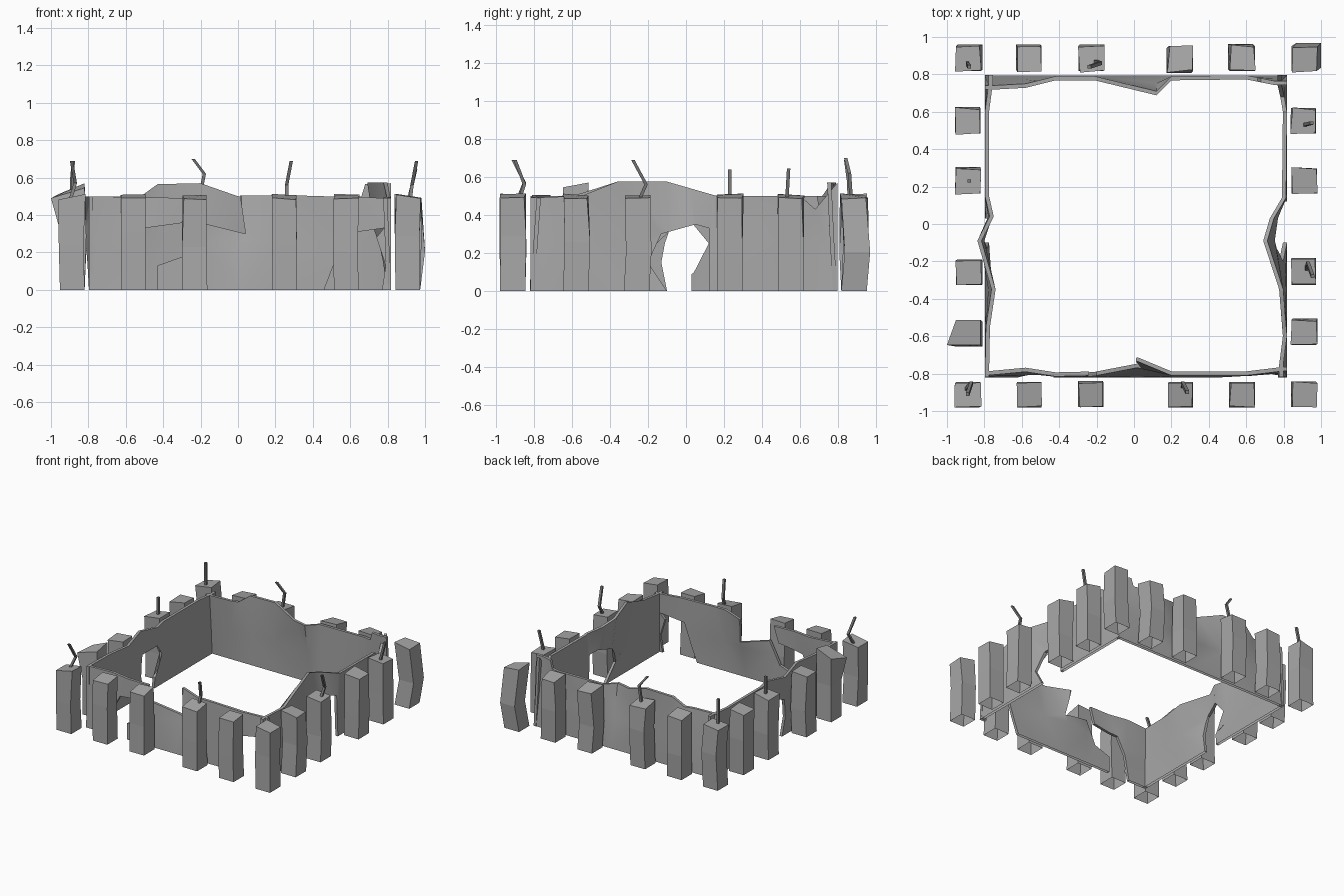
import bpy, bmesh, random, math
from mathutils import Vector

if "Cube" in bpy.data.objects:
    bpy.data.objects.remove(bpy.data.objects["Cube"])

random.seed(4)

def material(name, v):
    m = bpy.data.materials.new(name)
    m.diffuse_color = (v, v, v, 1)
    m.use_nodes = True
    m.node_tree.nodes["Principled BSDF"].inputs["Base Color"].default_value = m.diffuse_color
    return m

concrete = material("grey concrete", 0.39)
steel = material("dark steel", 0.2)

def finish(name, bm, mat, smooth=False):
    bmesh.ops.recalc_face_normals(bm, faces=bm.faces)
    # undersides are open
    bottoms = [f for f in bm.faces if all(v.co.z < 1e-4 for v in f.verts)]
    bmesh.ops.delete(bm, geom=bottoms, context="FACES_ONLY")
    me = bpy.data.meshes.new(name)
    bm.to_mesh(me)
    bm.free()
    me.materials.append(mat)
    ob = bpy.data.objects.new(name, me)
    bpy.context.collection.objects.link(ob)
    if smooth:
        bpy.ops.object.select_all(action="DESELECT")
        bpy.context.view_layer.objects.active = ob
        ob.select_set(True)
        bpy.ops.object.shade_smooth_by_angle(angle=math.radians(40))
    return ob

def interp(pts, u):
    if u <= pts[0][0]:
        return pts[0][1]
    for (a, p), (b, q) in zip(pts, pts[1:]):
        if u <= b:
            return p + (q - p) * (u - a) / (b - a)
    return pts[-1][1]

# Broken wall: outline in (along, height), thickened, top leaning by the bumps
def wall(name, outlines, bumps, place, thick=0.022):
    bm = bmesh.new()
    for o in outlines:
        bm.faces.new([bm.verts.new((u, 0, z)) for u, z in o])
    cuts = [((u, 0, 0), (1, 0, 0)) for u, _ in bumps] + [((0, 0, 0.25), (0, 0, 1))]
    for co, no in cuts:
        bmesh.ops.bisect_plane(bm, geom=bm.verts[:] + bm.edges[:] + bm.faces[:],
                               plane_co=co, plane_no=no, dist=1e-5)
    ext = bmesh.ops.extrude_face_region(bm, geom=bm.faces[:], use_keep_orig=True)
    for v in ext["geom"]:
        if isinstance(v, bmesh.types.BMVert):
            v.co.y += thick
    for v in bm.verts:
        u, d, z = v.co
        v.co = place(u, d + interp(bumps, u) * min(z / 0.5, 1), z)
    bmesh.ops.triangulate(bm, faces=bm.faces[:])
    finish(name, bm, concrete, True)

wall("front_wall", [
    [(-.797, 0), (-.62, 0), (-.57, .2), (-.5, .33), (-.28, .36), (-.24, .49), (-.797, .5)],
    [(-.43, 0), (-.43, .13), (-.29, .18), (-.2, .36), (.04, .30), (.01, .505), (.3, .505),
     (.818, .49), (.818, 0), (.77, 0), (.79, .13), (.74, .28), (.78, .33), (.57, .3),
     (.51, .13), (.46, 0)]],
    [(-.79, .01), (-.58, .03), (-.42, .005), (-.21, .01), (.02, .085), (.2, .01), (.6, .01), (.8, .035)],
    lambda u, d, z: (u, -.82 + d, z))

wall("back_wall", [
    [(-.797, 0), (.818, 0), (.818, .57), (.68, .565), (.66, .5), (0, .5), (-.2, .57),
     (-.43, .565), (-.52, .5), (-.797, .5)]],
    [(-.76, .055), (-.58, .045), (-.42, .005), (-.21, .005), (.12, .085), (.2, .005), (.6, 0), (.75, .03)],
    lambda u, d, z: (u, .795 - d, z))

wall("left_wall", [
    [(-.818, 0), (-.1, 0), (-.13, .15), (-.1, .31), (.05, .35), (.12, .33), (.12, .13),
     (.03, .09), (.03, 0), (.797, 0), (.797, .5), (-.818, .5)]],
    [(-.8, 0), (-.55, .005), (-.35, .035), (-.09, -.04), (.04, .025), (.15, 0), (.6, 0), (.75, .02)],
    lambda u, d, z: (-.797 + d, u, z))

wall("right_wall", [
    [(-.818, 0), (-.1, 0), (-.2, .15), (-.13, .3), (.05, .35), (.12, .33), (.12, 0),
     (.797, 0), (.797, .57), (.68, .43), (.6, .5), (.16, .5), (-.1, .575), (-.36, .575),
     (-.55, .5), (-.818, .49)]],
    [(-.75, .02), (-.6, 0), (-.35, .02), (-.09, .105), (.03, .07), (.14, .005), (.6, 0), (.75, .03)],
    lambda u, d, z: (.818 - d, u, z))

# Rough concrete pillar: three square rings, uneven in the middle and at the top
def pillar(x, y):
    bm = bmesh.new()
    rings = []
    lean = x < -.8 and -.7 < y < -.5
    j = lambda s: random.uniform(-s, s)
    mid = (j(.012), j(.012))
    if x > .8 and y > .8:
        mid = (.028, .018)
    for k, z in enumerate((0, .25 + j(.06), .495)):
        ring = []
        for sx, sy in ((-1, -1), (1, -1), (1, 1), (-1, 1)):
            px, py, pz = x + sx * .066, y + sy * .067, z
            if k == 1:
                px, py = px + mid[0], py + mid[1]
            if k == 2:
                outer = sx * x > 0 if abs(x) > .8 else sy * y > 0
                if lean:
                    px -= .05 if sx < 0 and sy < 0 else 0
                    pz = .49 + (.055 if sx > 0 else 0) + (.025 if sy > 0 else 0)
                else:
                    pz += (-.008 if outer else .012) + j(.006)
                    px += j(.008)
                    py += j(.008)
            ring.append(bm.verts.new((max(-1, min(1, px)), max(-.98, min(.98, py)), pz)))
        rings.append(ring)
    bm.faces.new(rings[0])
    bm.faces.new(rings[2])
    for a, b in zip(rings, rings[1:]):
        for i in range(4):
            n = (i + 1) % 4
            bm.faces.new((a[i], a[n], b[n], b[i]))
    finish("pillar", bm, concrete)

XS = (-.886, -.56, -.23, .25, .58, .908)
YS = (-.58, -.26, .23, .55)
for px in XS:
    pillar(px, -.912)
    pillar(px, .884)
for py in YS:
    pillar(XS[0], py)
    pillar(XS[-1], py)

# Bent reinforcing rods sticking out of some pillars
def rod(points, r=.009):
    bm = bmesh.new()
    prev = None
    for p in points:
        ring = [bm.verts.new(Vector(p) + Vector((dx * r, dy * r, 0)))
                for dx, dy in ((-1, -1), (1, -1), (1, 1), (-1, 1))]
        if prev:
            for i in range(4):
                n = (i + 1) % 4
                bm.faces.new((prev[i], prev[n], ring[n], ring[i]))
        else:
            bm.faces.new(ring)
        prev = ring
    bm.faces.new(prev)
    finish("bent_rod", bm, steel)

rod([(-.9, -.89, .47), (-.87, -.85, .57), (-.89, -.91, .69)])
rod([(.26, -.88, .47), (.26, -.85, .56), (.285, -.90, .69)])
rod([(-.89, .86, .47), (-.89, .855, .58), (-.88, .84, .69)])
rod([(-.21, .87, .47), (-.18, .86, .62), (-.24, .84, .70)])
rod([(-.88, .23, .47), (-.88, .23, .64)])
rod([(.91, .53, .47), (.95, .54, .645)])
rod([(.92, -.25, .47), (.93, -.21, .56), (.955, -.28, .69)])
